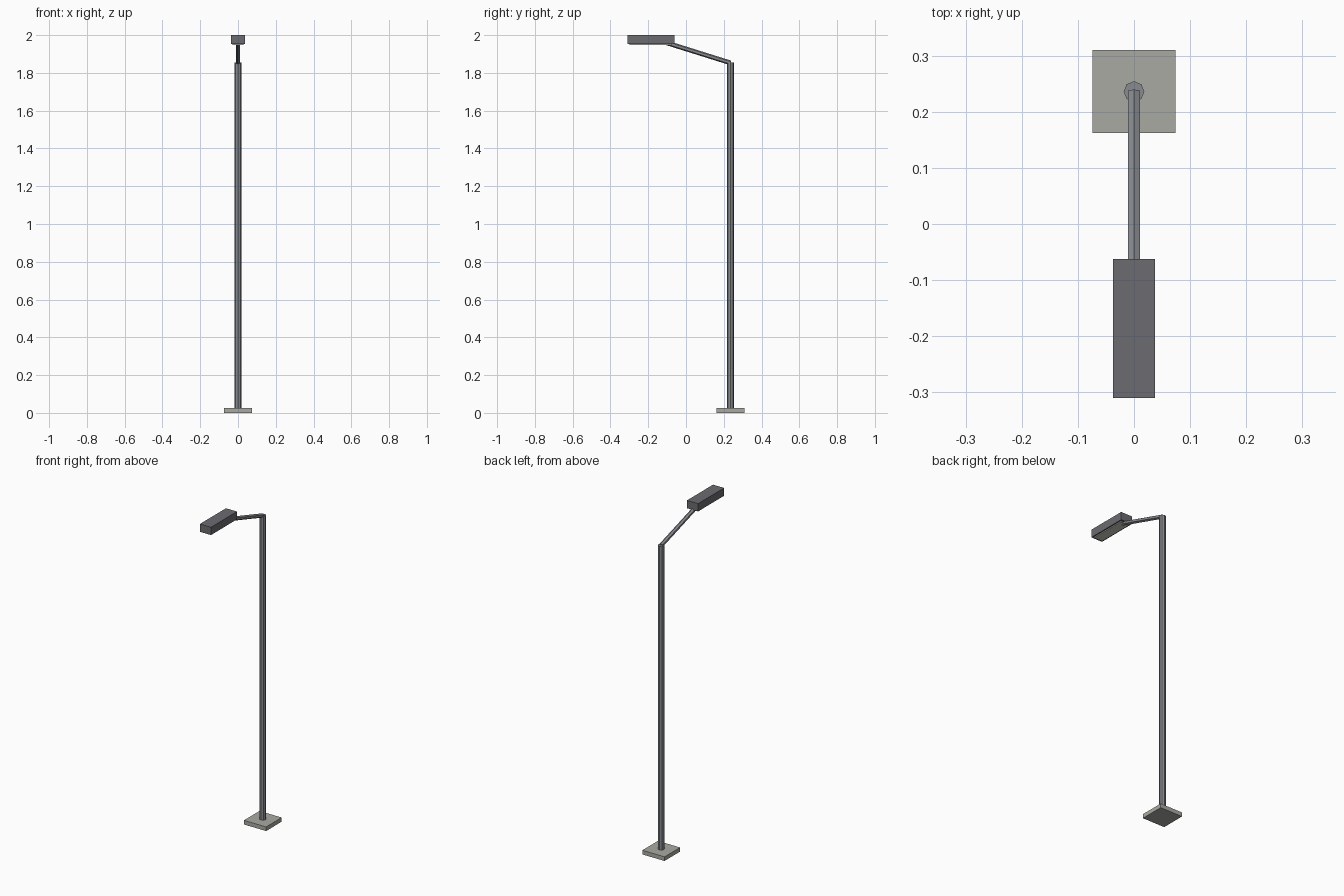
import bpy
from math import pi
from mathutils import Vector

if "Cube" in bpy.data.objects:
    bpy.data.objects.remove(bpy.data.objects["Cube"])


def material(name, rgb):
    m = bpy.data.materials.new(name)
    m.diffuse_color = (*rgb, 1)
    m.use_nodes = True
    m.node_tree.nodes["Principled BSDF"].inputs["Base Color"].default_value = m.diffuse_color
    return m


def box(name, lo, hi, mat):
    lo, hi = Vector(lo), Vector(hi)
    bpy.ops.mesh.primitive_cube_add(size=1, location=(lo + hi) / 2)
    ob = bpy.context.object
    ob.name = name
    ob.scale = hi - lo
    ob.data.materials.append(mat)


def rod(name, start, end, radius, sides, mat, spin=0):
    start, end = Vector(start), Vector(end)
    axis = end - start
    bpy.ops.mesh.primitive_cylinder_add(vertices=sides, radius=radius, depth=axis.length)
    ob = bpy.context.object
    ob.name = name
    for v in ob.data.vertices:
        v.co.rotate(Vector((0, 0, 1)).rotation_difference(Vector((0, 0, 1))))
    ob.rotation_euler = (axis.angle(Vector((0, 0, 1))), 0, spin)
    ob.location = (start + end) / 2
    ob.data.materials.append(mat)


concrete = material("concrete", (0.40, 0.40, 0.37))
steel = material("steel", (0.25, 0.26, 0.28))
dark = material("dark_metal", (0.15, 0.15, 0.165))
glass = material("lens_glass", (0.6, 0.6, 0.55))

# Footing and pole
box("base_plate", (-0.074, 0.162, 0), (0.074, 0.31, 0.025), concrete)
rod("pole", (0, 0.236, 0.02), (0, 0.236, 1.855), 0.0185, 8, steel)

# Sloping arm that ends inside the lamp head
rod("arm", (0, 0.236, 1.853), (0, -0.115, 1.963), 0.0123, 6, steel, spin=0)

# Lamp head with a thin lens underneath
box("lamp_head", (-0.037, -0.31, 1.953), (0.037, -0.062, 2.0), dark)
box("lens", (-0.029, -0.298, 1.948), (0.029, -0.075, 1.954), glass)
